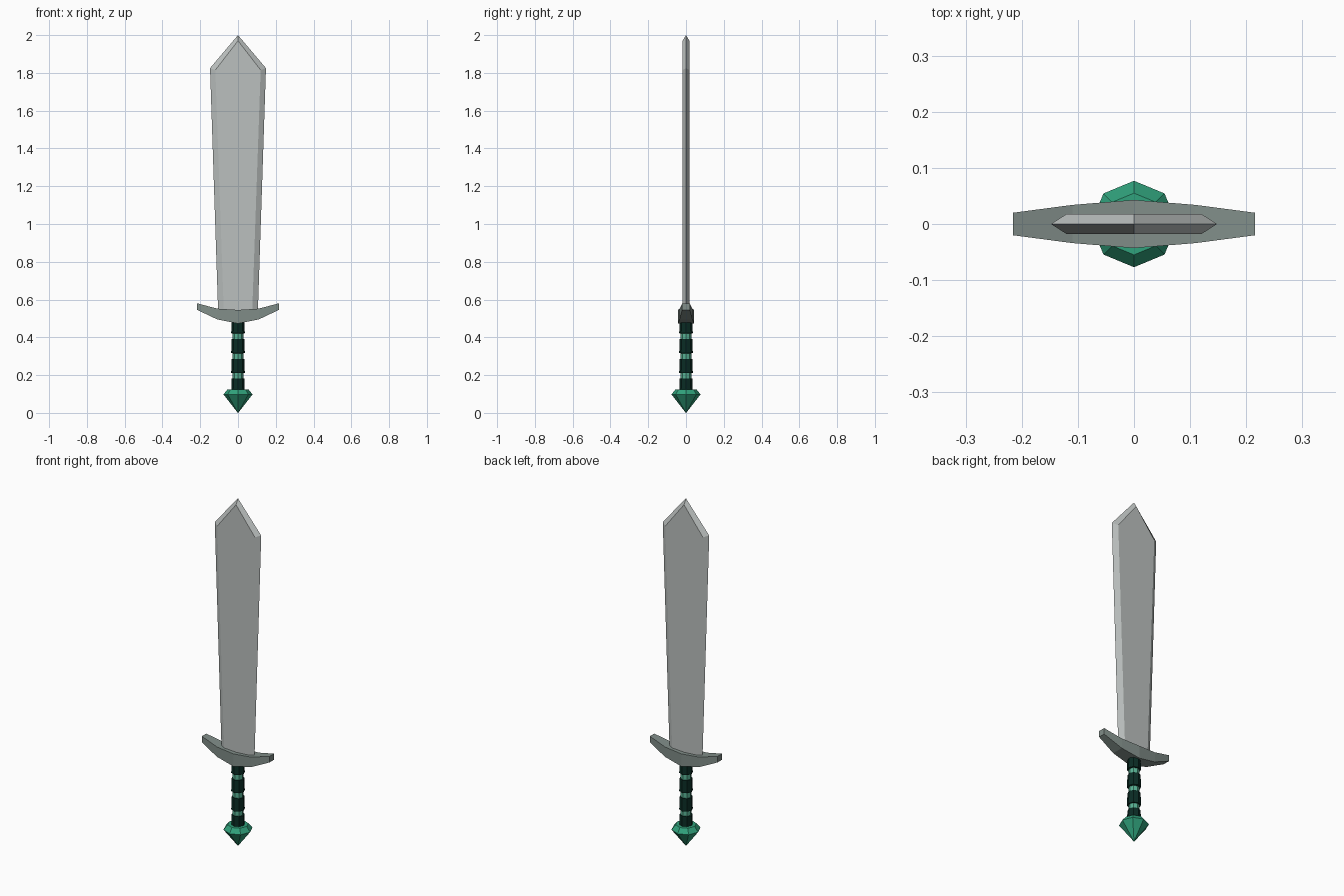
import bpy
import bmesh
from math import cos, sin, pi

cube = bpy.data.objects.get("Cube")
if cube:
    bpy.data.objects.remove(cube, do_unlink=True)


def material(name, r, g, b):
    m = bpy.data.materials.new(name)
    m.use_nodes = True
    m.diffuse_color = (r, g, b, 1)
    m.node_tree.nodes["Principled BSDF"].inputs["Base Color"].default_value = (r, g, b, 1)
    return m


STEEL = material("pale steel", 0.50, 0.53, 0.52)
GUARD = material("grey green metal", 0.22, 0.27, 0.25)
GEM = material("emerald green", 0.03, 0.36, 0.20)
WRAP = material("dark green leather", 0.003, 0.025, 0.018)
CORE = material("light green core", 0.10, 0.45, 0.30)


def make_object(name, bm, *mats):
    bmesh.ops.recalc_face_normals(bm, faces=bm.faces)
    mesh = bpy.data.meshes.new(name)
    bm.to_mesh(mesh)
    bm.free()
    for m in mats:
        mesh.materials.append(m)
    obj = bpy.data.objects.new(name, mesh)
    bpy.context.collection.objects.link(obj)
    return obj


def bridge(bm, a, b):
    """Join two closed rings of equal length with quads."""
    n = len(a)
    return [bm.faces.new((a[i], a[(i + 1) % n], b[(i + 1) % n], b[i])) for i in range(n)]


def lathe(name, profile, mats, slots=None, sides=8):
    """Turn (radius, z) points about the z axis; slots picks each band's material."""
    bm = bmesh.new()
    rings = [[bm.verts.new((r * cos(2 * pi * i / sides), r * sin(2 * pi * i / sides), z))
              for i in range(sides)] for r, z in profile]
    for k in range(len(rings) - 1):
        for f in bridge(bm, rings[k], rings[k + 1]):
            f.material_index = slots[k] if slots else 0
    bm.faces.new(rings[0])
    bm.faces.new(rings[-1])
    return make_object(name, bm, *mats)


# Blade: a sharp outline on the centre plane, bevelled to a flat face on each side
edge = [(0.105, 0.53), (0.148, 1.825), (0, 2.0), (-0.148, 1.825), (-0.105, 0.53)]
flat = [(0.075, 0.53), (0.120, 1.815), (0, 1.97), (-0.120, 1.815), (-0.075, 0.53)]
bm = bmesh.new()
rim = [bm.verts.new((x, 0, z)) for x, z in edge]
for side in (-1, 1):
    face = [bm.verts.new((x, side * 0.018, z)) for x, z in flat]
    bridge(bm, rim, face)
    bm.faces.new(face)
make_object("blade", bm, STEEL)

# Guard: rectangular sections (x, half depth, bottom, top) swept into a shallow crescent
half = [(0.216, 0.020, 0.545, 0.580), (0.110, 0.034, 0.495, 0.552), (0, 0.043, 0.473, 0.545)]
sections = half + [(-x, d, lo, hi) for x, d, lo, hi in half[-2::-1]]
bm = bmesh.new()
loops = [[bm.verts.new((x, sy * d, z)) for sy, z in ((-1, lo), (1, lo), (1, hi), (-1, hi))]
         for x, d, lo, hi in sections]
for a, b in zip(loops, loops[1:]):
    bridge(bm, a, b)
bm.faces.new(loops[0])
bm.faces.new(loops[-1])
make_object("guard", bm, GUARD)

# Grip: dark wrapped bands with narrow light rings recessed between them
profile, slots = [], []
for low, high in ((0.115, 0.182), (0.212, 0.285), (0.318, 0.390), (0.422, 0.480)):
    profile += [(0.036, low), (0.034, high), (0.028, high), (0.028, high + 0.03)]
    slots += [0, 0, 1, 0]
lathe("grip", profile[:-2], (WRAP, CORE), slots[:-3])

# Pommel: faceted gem tapering to a point
lathe("pommel", [(0.001, 0.0), (0.077, 0.098), (0.055, 0.125)], (GEM,))
